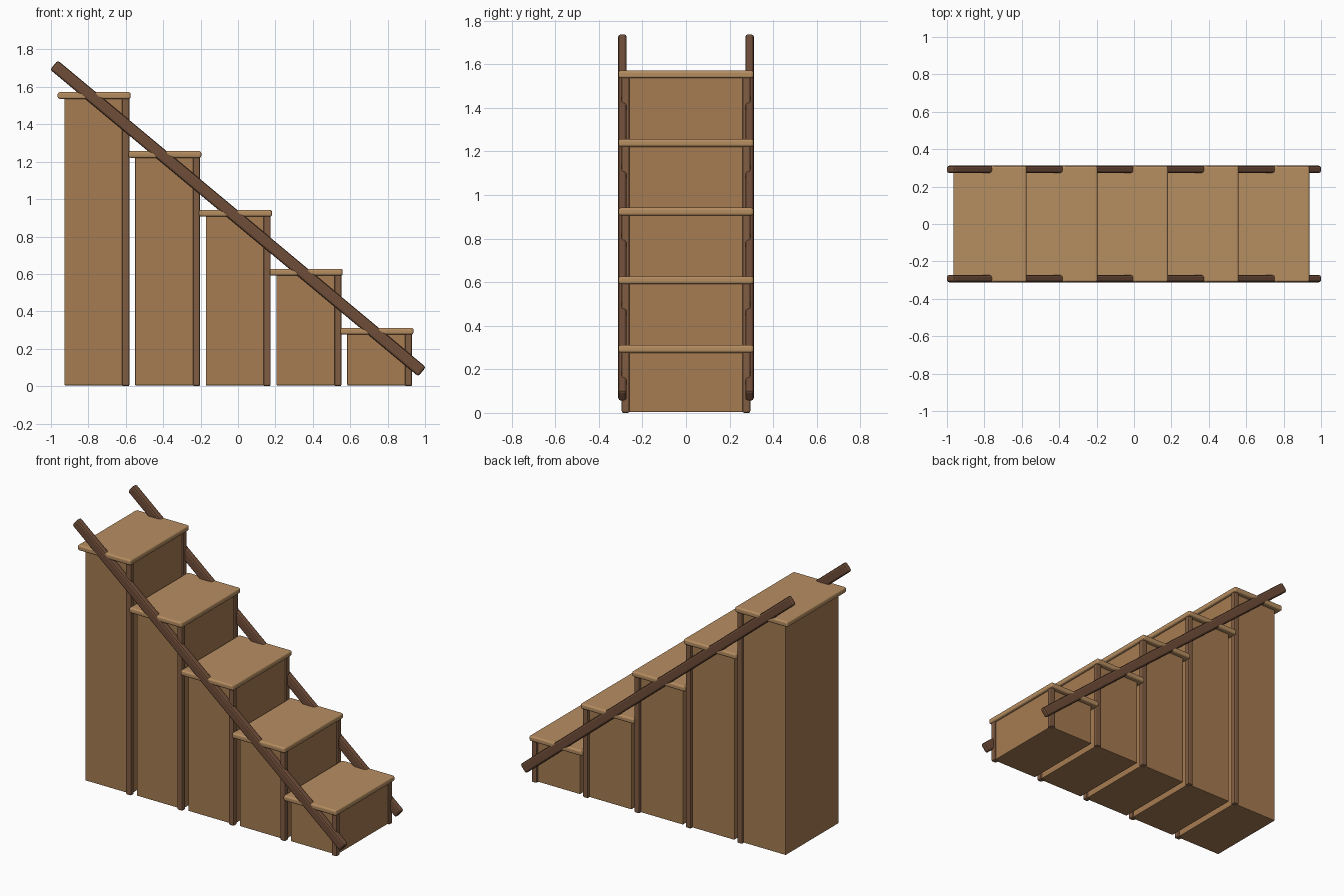
import bpy, math

if "Cube" in bpy.data.objects:
    bpy.data.objects.remove(bpy.data.objects["Cube"])


def material(name, rgb):
    m = bpy.data.materials.new(name)
    m.diffuse_color = (*rgb, 1)
    m.use_nodes = True
    m.node_tree.nodes["Principled BSDF"].inputs["Base Color"].default_value = m.diffuse_color
    return m


WOOD_TREAD = material("light_wood", (0.47, 0.27, 0.12))
WOOD_BODY = material("mid_wood", (0.38, 0.20, 0.085))
WOOD_DARK = material("dark_wood", (0.16, 0.075, 0.04))
WOOD_POST = material("post_wood", (0.22, 0.11, 0.055))


def box(name, lo, hi, mat, bevel=0.005, segments=2, tilt=0.0):
    """Bevelled board between two corners, optionally tilted about y."""
    centre = [(a + b) / 2 for a, b in zip(lo, hi)]
    bpy.ops.mesh.primitive_cube_add(size=1, location=centre)
    ob = bpy.context.object
    ob.name = name
    ob.scale = [b - a for a, b in zip(lo, hi)]
    bpy.ops.object.transform_apply(location=False, rotation=False, scale=True)
    mod = ob.modifiers.new("rounded_edges", "BEVEL")
    mod.width = bevel
    mod.segments = segments
    ob.rotation_euler.y = tilt
    ob.data.materials.append(mat)
    return ob


RUN, RISE = 0.378, 0.315
THICK = 0.036

for i in range(5):
    x = -0.769 + i * RUN          # tread centre
    top = 1.572 - i * RISE
    # Tread board with rounded nosing
    box(f"tread_{i + 1}", (x - 0.195, -0.31, top - THICK),
        (x + 0.195, 0.31, top), WOOD_TREAD, 0.011, 3)
    # Solid step body
    box(f"step_body_{i + 1}", (x - 0.159, -0.278, 0.004),
        (x + 0.177, 0.278, top - THICK + 0.004), WOOD_BODY, 0.004)
    # Posts on the front corners of each step
    for side, s in (("front", -1), ("back", 1)):
        px, py = x + 0.169, s * 0.277
        box(f"{side}_post_{i + 1}", (px - 0.019, py - 0.018, 0),
            (px + 0.019, py + 0.018, top - 0.002), WOOD_POST, 0.008)

# Sloping side rails passing through the tread ends
angle = math.atan2(RISE, RUN)
height = 0.064
half = (2 - height * math.sin(angle)) / math.cos(angle) / 2 + 0.006
for side, s in (("front", -1), ("back", 1)):
    box(f"{side}_rail", (-half, s * 0.292 - 0.02, 0.897 - height / 2),
        (half, s * 0.292 + 0.02, 0.897 + height / 2), WOOD_DARK,
        0.012, 2, angle)
